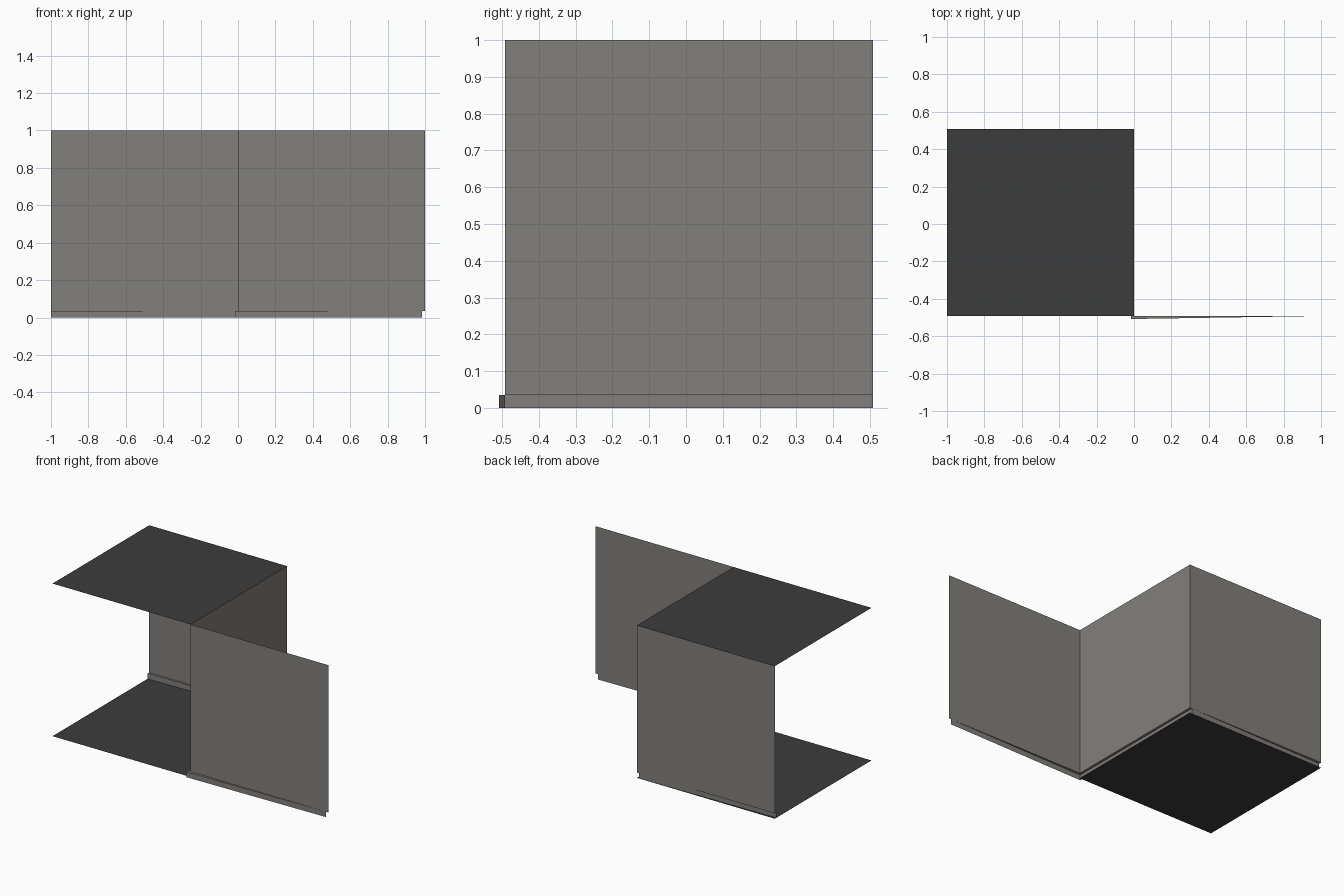
import bpy

if "Cube" in bpy.data.objects:
    bpy.data.objects.remove(bpy.data.objects["Cube"])


def material(name, rgb):
    m = bpy.data.materials.new(name)
    m.diffuse_color = (*rgb, 1)
    m.use_nodes = True
    m.node_tree.nodes["Principled BSDF"].inputs["Base Color"].default_value = m.diffuse_color
    return m


WALL = material("warm grey", (0.225, 0.215, 0.2))
DARK = material("charcoal", (0.045, 0.045, 0.045))


def sheet(name, quads, mat):
    """Open surface made from separate quads."""
    verts = [p for q in quads for p in q]
    faces = [range(i, i + 4) for i in range(0, len(verts), 4)]
    me = bpy.data.meshes.new(name)
    me.from_pydata(verts, [], [tuple(f) for f in faces])
    me.materials.append(mat)
    ob = bpy.data.objects.new(name, me)
    bpy.context.collection.objects.link(ob)
    return ob


T, H = 0.016, 0.035          # baseboard depth and height
F, B = -0.492, 0.508         # front and back wall planes

# Floor and ceiling (ceiling faces down into the room)
floor = [(-1, F, 0), (0, F, 0), (0, B, 0), (-1, B, 0)]
sheet("floor", [floor], DARK)
sheet("ceiling", [[(x, y, 1) for x, y, _ in reversed(floor)]], DARK)

# Wall line in plan, and the same line pushed out for the baseboard
path = [(-1, B), (0, B), (0, F), (1, F)]
shift = [(0, -T), (-T, 0), (-T, -T), (-T, 0)]
base = [(x + dx, y + dy) for (x, y), (dx, dy) in zip(path, shift)]

for i, name in enumerate(("back", "side", "front")):
    a, b = path[i], path[i + 1]
    c, d = base[i], base[i + 1]
    # Wall sheet above the baseboard
    sheet(name + "_wall", [[(*a, H), (*b, H), (*b, 1), (*a, 1)]], WALL)
    # Baseboard: upright face and top ledge
    sheet(name + "_baseboard",
          [[(*c, 0), (*d, 0), (*d, H), (*c, H)],
           [(*c, H), (*d, H), (*b, H), (*a, H)]], WALL)
